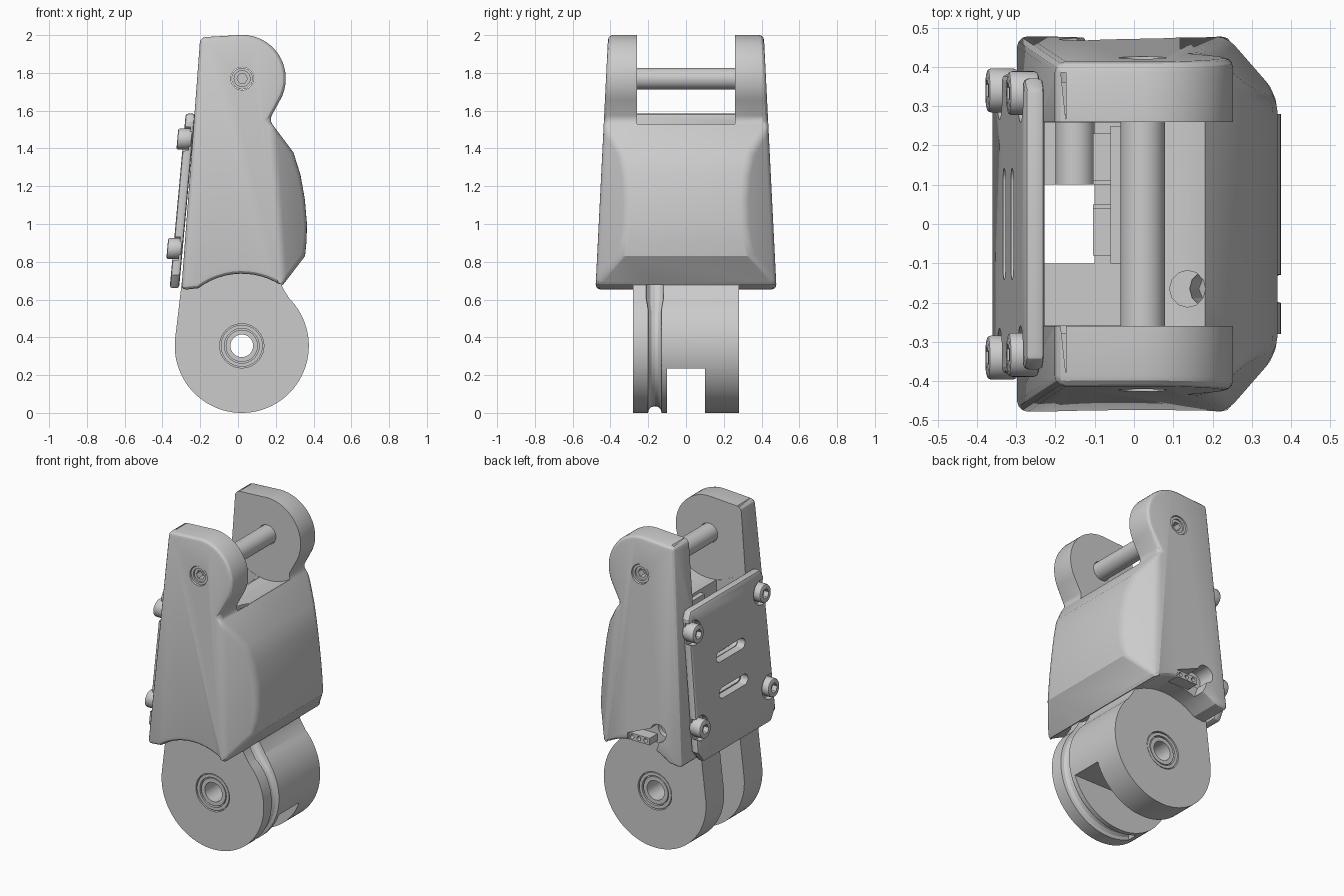
import bpy, bmesh
from math import cos, sin, radians

if "Cube" in bpy.data.objects:
    bpy.data.objects.remove(bpy.data.objects["Cube"])

HUB = (0.02, 0.355)      # lower joint axis (x, z)
PIN = (0.022, 1.77)      # upper joint axis (x, z)


def arc(c, r, a0, a1, n):
    return [(c[0] + r * cos(radians(a0 + (a1 - a0) * i / n)),
             c[1] + r * sin(radians(a0 + (a1 - a0) * i / n))) for i in range(n + 1)]


def loft(name, rings):
    """Closed solid through equal-sized rings of 3D points."""
    bm = bmesh.new()
    vs = [[bm.verts.new(p) for p in ring] for ring in rings]
    n = len(vs[0])
    bm.faces.new(vs[0])
    bm.faces.new(vs[-1])
    for a, b in zip(vs, vs[1:]):
        for i in range(n):
            bm.faces.new((a[i], a[(i + 1) % n], b[(i + 1) % n], b[i]))
    bmesh.ops.recalc_face_normals(bm, faces=bm.faces)
    me = bpy.data.meshes.new(name)
    bm.to_mesh(me)
    bm.free()
    ob = bpy.data.objects.new(name, me)
    bpy.context.collection.objects.link(ob)
    return ob


def prism(name, pts, lo, hi, axis='y'):
    if axis == 'y':
        return loft(name, [[(p, d, q) for p, q in pts] for d in (lo, hi)])
    return loft(name, [[(d, p, q) for p, q in pts] for d in (lo, hi)])


def box(name, x, y, z):
    return prism(name, [(x[0], z[0]), (x[1], z[0]), (x[1], z[1]), (x[0], z[1])], *y)


def cyl(name, c, r, lo, hi, axis='y', n=40):
    return prism(name, arc(c, r, 0, 360, n)[:-1], lo, hi, axis)


def activate(ob):
    bpy.ops.object.select_all(action='DESELECT')
    ob.select_set(True)
    bpy.context.view_layer.objects.active = ob


def boolean(ob, cutter, op='DIFFERENCE', keep=False):
    m = ob.modifiers.new('bool', 'BOOLEAN')
    m.operation, m.object, m.solver = op, cutter, 'EXACT'
    activate(ob)
    bpy.ops.object.modifier_apply(modifier=m.name)
    if not keep:
        bpy.data.objects.remove(cutter)


def bevel(ob, width, segs=3, angle=38):
    bm = bmesh.new()
    bm.from_mesh(ob.data)
    bmesh.ops.dissolve_limit(bm, angle_limit=0.02, verts=bm.verts, edges=bm.edges)
    bm.to_mesh(ob.data)
    bm.free()
    m = ob.modifiers.new('bevel', 'BEVEL')
    m.width, m.segments, m.limit_method = width, segs, 'ANGLE'
    m.angle_limit, m.use_clamp_overlap = radians(angle), False
    activate(ob)
    bpy.ops.object.modifier_apply(modifier=m.name)


# tendon channel cutter: straight duct through the shell, then groove round the knuckle
path = [(0.13, 1.6, 1.3), (0.19, 0.76, 1.3), (0.268, 0.61, 1.3)]
path += [(x, z, 1) for x, z in arc(HUB, 0.355, 33, -115, 28)]
cu = bpy.data.curves.new('channel', 'CURVE')
cu.dimensions, cu.bevel_depth, cu.bevel_resolution, cu.use_fill_caps = '3D', 0.036, 4, True
sp = cu.splines.new('POLY')
sp.points.add(len(path) - 1)
for p, (x, z, r) in zip(sp.points, path):
    p.co, p.radius = (x, -0.165, z, 1), r
channel = bpy.data.objects.new('channel_cutter', cu)
bpy.context.collection.objects.link(channel)
activate(channel)
bpy.ops.object.convert(target='MESH')
channel = bpy.context.view_layer.objects.active
bm = bmesh.new()
bm.from_mesh(channel.data)
bmesh.ops.remove_doubles(bm, verts=bm.verts, dist=1e-5)
bmesh.ops.recalc_face_normals(bm, faces=bm.faces)
bm.to_mesh(channel.data)
bm.free()
channel.hide_render = True

# main shell: side profile intersected with a tapered, chamfered plan
profile = ([(-0.2, 1.988)] + arc(PIN, 0.231, 90, -30, 18)
           + [(0.165, 1.55), (0.293, 1.38), (0.331, 1.26), (0.354, 1.13), (0.365, 1.0), (0.363, 0.91), (0.355, 0.83)]
           + arc(HUB, 0.382, 56, 127, 12) + [(-0.30, 0.65)])
shell = prism('main_shell', profile, -0.6, 0.6)


def plan(z, xc):
    y = 0.482 - 0.05 * (z - 0.6)
    half = [(-0.6, y), (xc, y), (xc + 0.3, y - 0.3)]
    return [(a, b, z) for a, b in half] + [(a, -b, z) for a, b in reversed(half)]


boolean(shell, loft('plan_cutter', [plan(0.6, 0.245), plan(1.55, 0.185), plan(1.75, 0.31), plan(2.1, 0.33)]), 'INTERSECT')
bevel(shell, 0.027)

# fork gap, cavity and pin recesses
boolean(shell, box('gap', (-0.6, 0.6), (-0.26, 0.26), (1.53, 2.2)))
boolean(shell, cyl('gap_round', PIN, 0.286, -0.2601, 0.2601, n=64))
boolean(shell, box('cavity', (-0.23, -0.03), (-0.259, 0.259), (0.5, 1.7)))
boolean(shell, cyl('pin_bore', PIN, 0.06, -0.6, 0.6))
boolean(shell, channel, keep=True)
# cable pocket low on the rear side
boolean(shell, cyl('pocket_round', (-0.135, 0.83), 0.055, 0.36, 0.6))
boolean(shell, prism('pocket', [(-0.15, 0.79), (-0.1, 0.65), (0.075, 0.65), (0.075, 0.78), (-0.09, 0.85)], 0.39, 0.6))

# knuckle drum
drum = prism('knuckle_drum', arc(HUB, 0.355, 45, -186, 60) + [(-0.286, 0.79), (0.19, 0.79), (0.238, 0.66)], -0.28, 0.28)
slot = [(-0.6, -0.1), (0.6, -0.1), (0.6, 0.235)] + arc(HUB, 0.12, 270, 180, 10) + [(-0.1, 1), (-0.6, 1)]
boolean(drum, prism('slot', slot, -0.1, 0.1))
boolean(drum, cyl('hub_bore', HUB, 0.06, -0.5, 0.5))
for s in (-1, 1):
    boolean(drum, cyl('hub_seat', HUB, 0.117, *sorted((s * 0.255, s * 0.4))))
boolean(drum, channel)

parts = [shell, drum]


def ring(name, c, r_out, r_in, y0, y1, n=40):
    ob = cyl(name, c, r_out, y0, y1, n=n)
    boolean(ob, cyl('bore', c, r_in, -1, 1, n=n))
    parts.append(ob)


for s in (-1, 1):
    ring('hub_bearing_outer', HUB, 0.111, 0.092, *sorted((s * 0.25, s * 0.276)))
    ring('hub_bearing_inner', HUB, 0.085, 0.06, *sorted((s * 0.25, s * 0.272)))

# upper pin with a socket at both ends
pin = cyl('joint_pin', PIN, 0.057, -0.415, 0.415)
for s in (-1, 1):
    boolean(pin, cyl('countersink', PIN, 0.042, *sorted((s * 0.405, s * 0.5))))
    boolean(pin, cyl('socket', PIN, 0.028, *sorted((s * 0.36, s * 0.5)), n=6))
parts.append(pin)


def lean(ob):
    """Tilt a back part to follow the sloping rear wall."""
    for v in ob.data.vertices:
        v.co.x += 0.092 * (v.co.z - 0.68)
    parts.append(ob)


# back cover with two vents and screw pockets
outline = [(-0.335, 0.66), (0.335, 0.66), (0.385, 0.73), (0.37, 1.54), (0.345, 1.585),
           (-0.345, 1.585), (-0.37, 1.54), (-0.385, 0.73)]
cover = prism('back_cover', outline, -0.36, -0.31, 'x')
bevel(cover, 0.014, 2, 50)
for z in (1.0, 1.22):
    vent = arc((0.11, z), 0.032, -90, 90, 8) + arc((-0.11, z), 0.032, 90, 270, 8)
    boolean(cover, prism('vent', vent, -0.5, 0.1, 'x'))
    boolean(shell, prism('wall_vent', vent, -0.5, -0.1, 'x'))
spots = [(s * y, z) for s in (-1, 1) for y, z in ((0.34, 0.87), (0.333, 1.45))]
for c in spots:
    boolean(cover, cyl('screw_pocket', c, 0.074, -0.5, -0.328, 'x'))
lean(cover)

# four socket-head cover screws
for c in spots:
    screw = cyl('cover_screw', c, 0.056, -0.392, -0.315, 'x', 32)
    bevel(screw, 0.01, 2, 50)
    boolean(screw, cyl('hex', c, 0.03, -0.5, -0.36, 'x', 6))
    lean(screw)

# circuit board, chips and motor inside the cavity
parts.append(box('circuit_board', (-0.06, -0.025), (-0.1, 0.25), (0.85, 1.47)))
for y, z in ((-0.02, 1.3), (0.17, 1.25), (-0.01, 1.02), (0.16, 0.98)):
    parts.append(box('chip', (-0.105, -0.05), (y - 0.06, y + 0.06), (z - 0.09, z + 0.09)))
parts.append(cyl('small_motor', (-0.15, 0.95), 0.05, 0.1, 0.262))

# three-pin cable connector
plug = box('cable_connector', (-0.075, 0.07), (0.37, 0.468), (0.738, 0.782))
for x in (-0.047, 0.0, 0.047):
    boolean(plug, cyl('contact_hole', (x, 0.76), 0.013, 0.43, 0.5, n=16))
parts.append(plug)

for ob in parts:
    activate(ob)
    bpy.ops.object.shade_smooth_by_angle(angle=radians(25))
